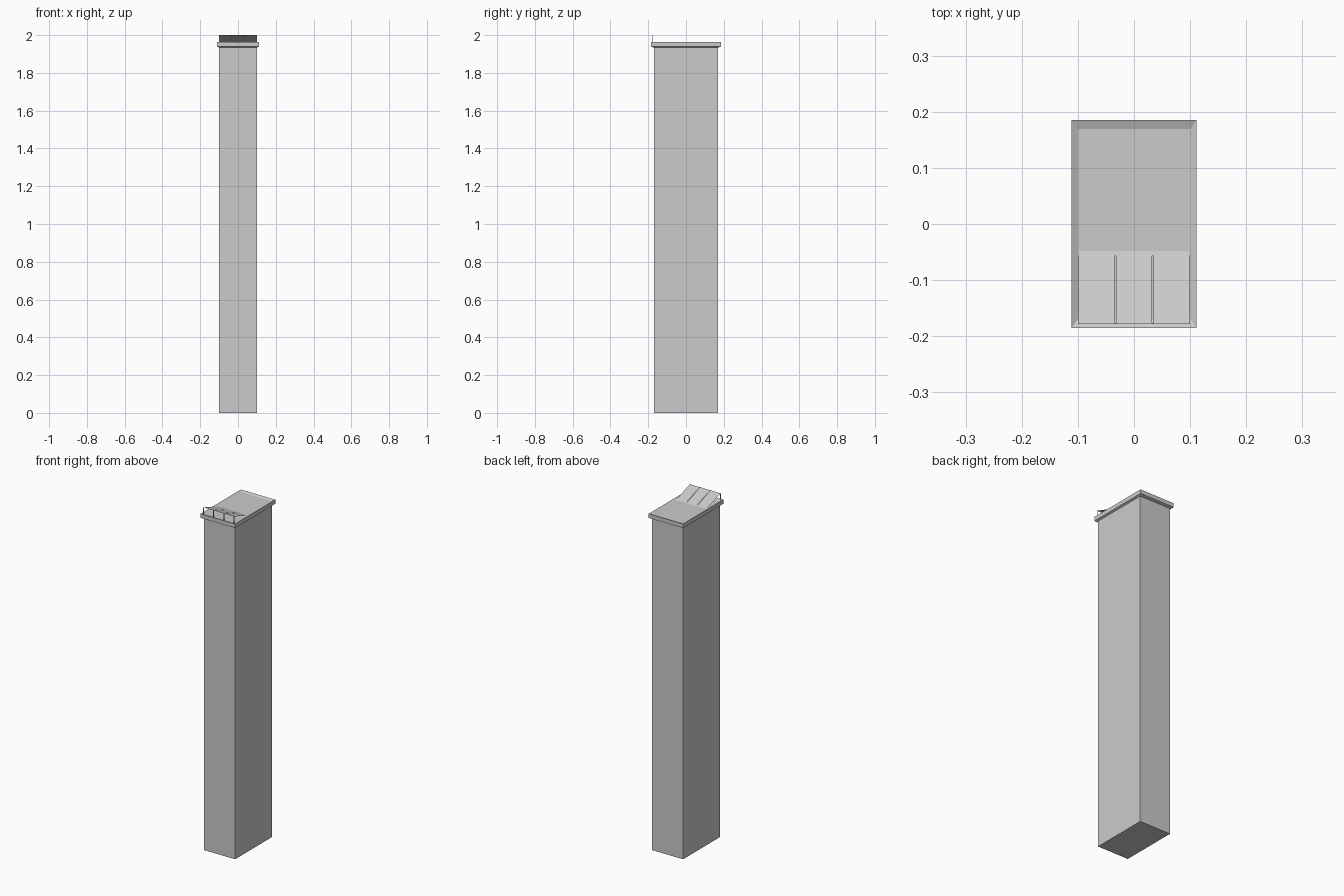
import bpy
import bmesh

if "Cube" in bpy.data.objects:
    bpy.data.objects.remove(bpy.data.objects["Cube"])


def make_object(name, bm):
    mesh = bpy.data.meshes.new(name)
    bm.to_mesh(mesh)
    bm.free()
    obj = bpy.data.objects.new(name, mesh)
    bpy.context.collection.objects.link(obj)
    return obj


def rect_loft(name, rings):
    """Closed solid through centred rectangles given as (half x, half y, z)."""
    bm = bmesh.new()
    loops = [[bm.verts.new((sx * hx, sy * hy, z))
              for sx, sy in ((-1, -1), (1, -1), (1, 1), (-1, 1))]
             for hx, hy, z in rings]
    for a, b in zip(loops, loops[1:]):
        for i in range(4):
            j = (i + 1) % 4
            bm.faces.new((a[i], a[j], b[j], b[i]))
    bm.faces.new(loops[0][::-1])
    bm.faces.new(loops[-1])
    return make_object(name, bm)


# Tall shaft
rect_loft("shaft", [(0.1, 0.169, 0), (0.1, 0.169, 1.934)])

# Overhanging cap with a shallow dished top
rect_loft("cap", [(0.1, 0.169, 1.934), (0.111, 0.185, 1.939),
                  (0.111, 0.185, 1.963), (0.1, 0.169, 1.957)])

FRONT, HINGE, BACK = -0.177, -0.057, -0.048
FLOOR, TOP = 1.957, 2.0


def slope_z(y):
    return FLOOR + (TOP - FLOOR) * (BACK - y) / (BACK - FRONT)


def sheet(name, x0, x1, y0, y1):
    bm = bmesh.new()
    bm.faces.new([bm.verts.new((x, y, slope_z(y)))
                  for x, y in ((x0, y0), (x1, y0), (x1, y1), (x0, y1))])
    return make_object(name, bm)


# Three tilted thin panels joined by a strip at their low edge
for i in (-1, 0, 1):
    x = i * 0.067
    sheet(f"panel_{i + 2}", x - 0.032, x + 0.032, FRONT, HINGE)
sheet("panel_hinge_strip", -0.099, 0.099, HINGE, BACK)

# Thin posts holding up the front edge of the panels
for i, x in enumerate((-0.0985, -0.0335, 0.0335, 0.0985)):
    post = rect_loft(f"post_{i + 1}", [(0.0015, 0.001, 1.957), (0.0015, 0.001, TOP)])
    post.location = (x, FRONT, 0)
